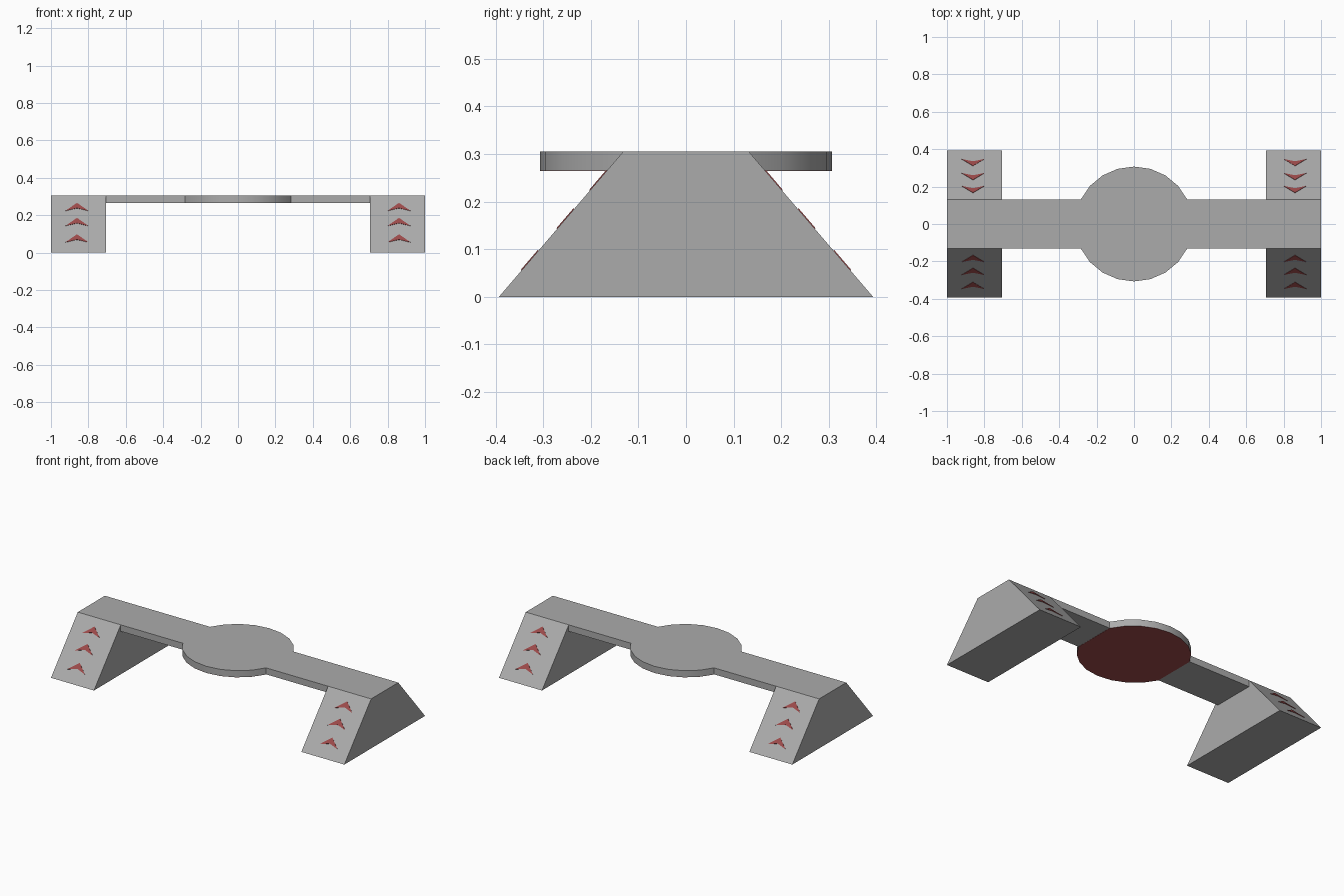
import bpy, bmesh, math
from mathutils import Vector

if "Cube" in bpy.data.objects:
    bpy.data.objects.remove(bpy.data.objects["Cube"])

TOP, UNDER = 0.305, 0.265
BASE_Y, TOP_Y = 0.393, 0.132
INNER_X, OUTER_X = 0.707, 1.0


def material(name, color):
    mat = bpy.data.materials.new(name)
    mat.diffuse_color = (*color, 1)
    mat.use_nodes = True
    mat.node_tree.nodes["Principled BSDF"].inputs["Base Color"].default_value = mat.diffuse_color
    return mat


red = material("red_marking", (0.34, 0.07, 0.07))
grey = material("dark_grey", (0.41, 0.41, 0.41))


def prism(name, loops, offset, mat):
    """Extrude each planar loop of points by offset into a solid."""
    bm = bmesh.new()
    for loop in loops:
        face = bm.faces.new([bm.verts.new(p) for p in loop])
        ext = bmesh.ops.extrude_face_region(bm, geom=[face], use_keep_orig=True)
        bmesh.ops.translate(bm, vec=offset, verts=[
            v for v in ext["geom"] if isinstance(v, bmesh.types.BMVert)])
    bmesh.ops.recalc_face_normals(bm, faces=bm.faces)
    mesh = bpy.data.meshes.new(name)
    bm.to_mesh(mesh)
    bm.free()
    obj = bpy.data.objects.new(name, mesh)
    bpy.context.collection.objects.link(obj)
    mesh.materials.append(mat)
    return obj


# Round platform outline: two faceted arcs joined by straight sides
R = 0.307
A0 = math.asin(TOP_Y / R)
angles = [A0 + (math.pi - 2 * A0) * i / 8 for i in range(9)]
back_arc = [(1.025 * R * math.cos(a), R * math.sin(a)) for a in angles]
front_arc = [(-x, -y) for x, y in back_arc]

# Bridge deck with the platform in the middle, its rim smooth-shaded
outline = ([(INNER_X, TOP_Y)] + back_arc + [(-INNER_X, TOP_Y), (-INNER_X, -TOP_Y)]
           + front_arc + [(INNER_X, -TOP_Y)])
deck = prism("bridge_deck", [[(x, y, UNDER) for x, y in outline]],
             (0, 0, TOP - UNDER), grey)
bpy.context.view_layer.objects.active = deck
deck.select_set(True)
bpy.ops.object.shade_smooth_by_angle(angle=math.radians(30))

# Red underside of the platform
prism("platform_underside", [[(x, y, UNDER - 0.001) for x, y in back_arc + front_arc]],
      (0, 0, 0.001), red)

# Sloped end ramps and their chevrons
profile = [(-BASE_Y, 0), (BASE_Y, 0), (TOP_Y, TOP), (-TOP_Y, TOP)]
slope = TOP / (BASE_Y - TOP_Y)
chevron = [(0, 0), (0.06, 0.036), (0, 0.024), (-0.06, 0.036)]


def on_slope(x, y, side):
    return (x, side * y, (BASE_Y - y) * slope)


for label, s in (("left", -1), ("right", 1)):
    prism(f"{label}_ramp", [[(s * INNER_X, y, z) for y, z in profile]],
          (s * (OUTER_X - INNER_X), 0, 0), grey)
    cx = s * 0.861
    for end, side in (("front", -1), ("back", 1)):
        loops = [[on_slope(cx + dx, tip + dy, side) for dx, dy in chevron]
                 for tip in (0.166, 0.235, 0.31)]
        normal = Vector((0, side * slope, 1)).normalized()
        prism(f"{label}_{end}_chevrons", loops, normal * 0.002, red)
